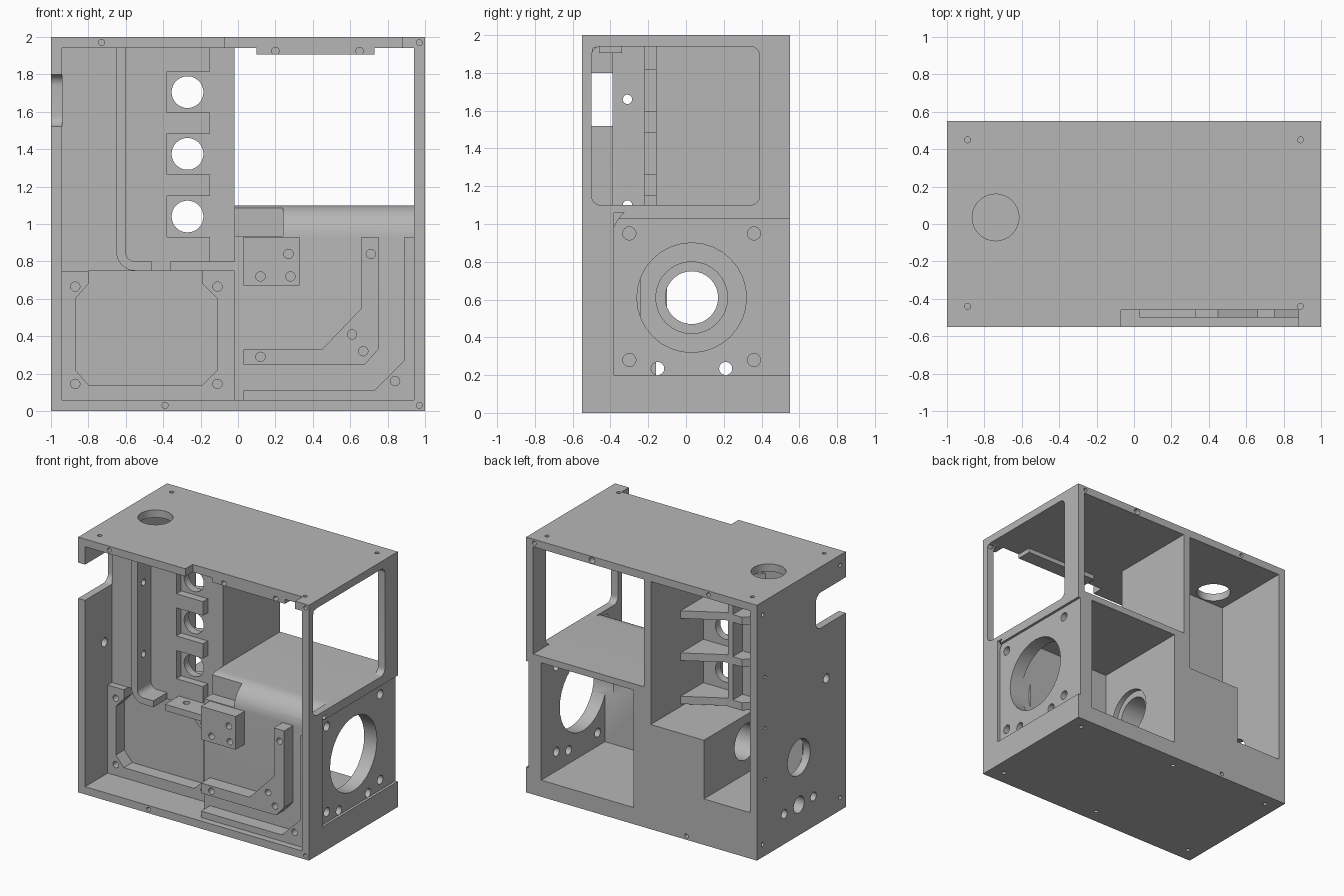
import bpy, bmesh, math
from mathutils import Vector

cube = bpy.data.objects.get("Cube")
if cube:
    bpy.data.objects.remove(cube, do_unlink=True)

grey = bpy.data.materials.new("plain grey")
grey.use_nodes = True
COLOUR = (0.47, 0.47, 0.47, 1)
grey.diffuse_color = COLOUR
grey.node_tree.nodes["Principled BSDF"].inputs["Base Color"].default_value = COLOUR


def prism(name, pts, axis, a, b):
    """Extrude a 2D outline along an axis (x: yz outline, y: xz, z: xy)."""
    place = {"x": lambda u, v, w: (w, u, v),
             "y": lambda u, v, w: (u, w, v),
             "z": lambda u, v, w: (u, v, w)}[axis]
    bm = bmesh.new()
    face = bm.faces.new([bm.verts.new(place(u, v, a)) for u, v in pts])
    ext = bmesh.ops.extrude_face_region(bm, geom=[face])
    move = Vector(place(0, 0, b - a))
    bmesh.ops.translate(bm, vec=move,
                        verts=[g for g in ext["geom"] if isinstance(g, bmesh.types.BMVert)])
    bmesh.ops.recalc_face_normals(bm, faces=bm.faces)
    mesh = bpy.data.meshes.new(name)
    bm.to_mesh(mesh)
    bm.free()
    mesh.materials.append(grey)
    ob = bpy.data.objects.new(name, mesh)
    bpy.context.scene.collection.objects.link(ob)
    return ob


def rect(u0, u1, v0, v1):
    return [(u0, v0), (u1, v0), (u1, v1), (u0, v1)]


def arc(u, v, r, start, end, n=8):
    return [(u + r * math.cos(math.radians(start + (end - start) * i / n)),
             v + r * math.sin(math.radians(start + (end - start) * i / n))) for i in range(n + 1)]


def round_rect(u0, u1, v0, v1, r):
    return (arc(u1 - r, v1 - r, r, 0, 90) + arc(u0 + r, v1 - r, r, 90, 180)
            + arc(u0 + r, v0 + r, r, 180, 270) + arc(u1 - r, v0 + r, r, 270, 360))


def circle(u, v, r, n=32):
    return arc(u, v, r, 0, 360 - 360 / n, n - 1)


def box(name, x0, x1, y0, y1, z0, z1):
    return prism(name, rect(x0, x1, y0, y1), "z", z0, z1)


def cut(ob, pts, axis, a, b):
    """Subtract a prism and bake the result."""
    tool = prism("cutter", pts, axis, a, b)
    tool.hide_render = True
    mod = ob.modifiers.new("cut", "BOOLEAN")
    mod.operation, mod.solver, mod.object = "DIFFERENCE", "EXACT", tool
    bpy.context.view_layer.update()
    deps = bpy.context.evaluated_depsgraph_get()
    mesh = bpy.data.meshes.new_from_object(ob.evaluated_get(deps))
    ob.modifiers.clear()
    ob.data = mesh
    bpy.data.objects.remove(tool, do_unlink=True)


def drill(ob, axis, a, b, r, centres):
    for u, v in centres:
        cut(ob, circle(u, v, r, 32 if r > 0.05 else 16), axis, a, b)


# Top plate with round port, front notch and screw holes
top = box("top_plate", -1, 1, -0.55, 0.55, 1.94, 2)
cut(top, rect(-0.07, 0.88, -0.6, -0.46), "z", 1.9, 2.1)
drill(top, "z", 1.9, 2.1, 0.125, [(-0.74, 0.035)])
drill(top, "z", 1.96, 2.1, 0.016, [(x, y) for x in (-0.89, 0.89) for y in (-0.44, 0.45)])
drill(top, "y", -0.6, -0.51, 0.016, [(-0.73, 1.97), (0.97, 1.97)])
drill(top, "y", 0.5, 0.6, 0.016, [(-0.58, 1.97), (0.93, 1.97)])
drill(top, "y", 0.5, 0.6, 0.025, [(0.43, 1.97)])
tab = box("top_tab", 0.1, 0.73, -0.46, -0.34, 1.905, 1.94)
drill(tab, "y", -0.5, -0.4, 0.02, [(0.2, 1.925), (0.65, 1.925)])

# Bottom plate
bottom = box("bottom_plate", -1, 1, -0.55, 0.55, 0, 0.06)
drill(bottom, "y", -0.6, -0.51, 0.016, [(-0.39, 0.03), (0.97, 0.03)])
drill(bottom, "y", 0.5, 0.6, 0.016, [(-0.39, 0.03)])
drill(bottom, "z", -0.1, 0.03, 0.016, [(x, y) for x in (-0.89, 0, 0.89) for y in (-0.44, 0.45)])

# Side wall with cable notch and ports
wall = box("vent_side_wall", -1, -0.94, -0.55, 0.55, 0.06, 1.94)
cut(wall, round_rect(-0.8, -0.18, 1.52, 1.8, 0.06), "x", -1.1, -0.9)
drill(wall, "x", -1.1, -0.9, 0.14, [(0.03, 0.61)])
drill(wall, "x", -1.1, -0.9, 0.035, [(-0.15, 0.235), (0.21, 0.235), (-0.31, 1.1)])
drill(wall, "x", -1.1, -0.9, 0.065, [(0.03, 0.24)])
drill(wall, "x", -1.1, -0.97, 0.012, [(0.45, z) for z in (0.6, 1.0, 1.4)])

# Opposite wall: window above, slim front strip below
frame = box("window_side_wall", 0.94, 1, -0.55, 0.55, 0.06, 1.94)
cut(frame, round_rect(-0.5, 0.39, 1.1, 1.94, 0.05), "x", 0.9, 1.1)
cut(frame, rect(-0.38, 0.6, 0.06, 1.06), "x", 0.9, 1.1)

# Screw holes near the corners of both side walls
for side, a, b in ((wall, -1.1, -0.96), (frame, 0.96, 1.1)):
    drill(side, "x", a, b, 0.016, [(-0.48, 1.92)])
    if side is wall:
        drill(side, "x", a, b, 0.016, [(0.48, 1.9), (0.48, 0.1), (-0.48, 0.1)])

# Lower housing with rounded front shoulder, hollow chamber and main bore
shoulder = arc(-0.22, 0.93, 0.17, 180, 90, 12)
housing = prism("lower_housing", [(0.55, 0.06), (-0.39, 0.06)] + shoulder + [(0.55, 1.1)],
                "x", -0.02, 1)
cut(housing, rect(0.94, 1.1, -0.5, -0.38), "z", 0, 1.2)
cut(housing, rect(-0.1, 0.24, -0.5, -0.29), "z", 0.935, 1.2)
cut(housing, rect(0.07, 0.87, -0.24, 0.7), "z", 0.13, 1.05)
cut(housing, rect(-0.38, 0.7, 0.2, 1.03), "x", 0.98, 1.1)
drill(housing, "x", 0.8, 1.1, 0.29, [(0.03, 0.61)])
drill(housing, "x", 0.03, 0.12, 0.19, [(0.03, 0.61)])
drill(housing, "x", -0.1, 0.12, 0.14, [(0.03, 0.61)])
drill(housing, "x", -0.1, 1.1, 0.035, [(-0.15, 0.235), (0.21, 0.235)])
drill(housing, "x", 0.8, 1.1, 0.035, [(y, z) for y in (-0.3, 0.36) for z in (0.28, 0.95)
                                      if y > 0 or z < 0.5])
drill(housing, "x", 0.9, 1.1, 0.035, [(-0.3, 0.95)])

# Rails and mounting block on the housing front
outer = prism("outer_rail", [(0.03, 0.06), (0.94, 0.06), (0.94, 0.93), (0.89, 0.93),
                             (0.89, 0.27), (0.73, 0.11), (0.03, 0.11)], "y", -0.5, -0.38)
inner = prism("inner_rail", [(0.03, 0.25), (0.68, 0.25), (0.75, 0.33), (0.75, 0.93), (0.66, 0.93),
                             (0.66, 0.55), (0.45, 0.33), (0.03, 0.33)], "y", -0.5, -0.38)
block = box("mount_block", 0.03, 0.33, -0.5, -0.38, 0.67, 0.93)
drill(outer, "y", -0.6, -0.42, 0.025, [(0.84, 0.16)])
drill(inner, "y", -0.6, -0.42, 0.025, [(0.12, 0.29), (0.61, 0.41), (0.67, 0.32), (0.71, 0.84)])
drill(block, "y", -0.6, -0.42, 0.025, [(0.12, 0.72), (0.28, 0.72), (0.27, 0.84)])

# Stepped base behind the other front bay
base = prism("stepped_base", [(-0.94, 0.06), (-0.02, 0.06), (-0.02, 0.82), (-0.54, 0.82),
                              (-0.54, 0.36), (-0.94, 0.36)], "y", -0.16, 0.55)
drill(base, "x", -1.1, 0.1, 0.14, [(0.03, 0.61)])
drill(base, "x", -1.1, 0.1, 0.035, [(-0.15, 0.235), (0.21, 0.235)])
drill(base, "x", -1.1, -0.85, 0.065, [(0.03, 0.24)])
box("bay_back_panel", -0.94, -0.54, -0.16, -0.1, 0.36, 0.82)

# Frame with chamfered recess
bay = prism("bay_frame", rect(-0.94, -0.02, 0.06, 0.75), "y", -0.27, -0.16)
cut(bay, [(-0.87, 0.6), (-0.87, 0.22), (-0.8, 0.14), (-0.19, 0.14), (-0.11, 0.22), (-0.11, 0.6),
          (-0.19, 0.68), (-0.19, 0.8), (-0.8, 0.8), (-0.8, 0.68)], "y", -0.4, -0.165)
drill(bay, "y", -0.4, -0.2, 0.025, [(x, z) for x in (-0.87, -0.11) for z in (0.145, 0.665)])

# Divider between the upper compartments
box("divider", -0.08, -0.02, -0.16, 0.55, 0.82, 1.94)

# Upper panel: notched front layer over a bored back layer
vents = [1.04, 1.375, 1.705]
layer = box("notched_panel", -0.94, -0.15, -0.22, -0.16, 0.75, 1.94)
back = box("bored_panel", -0.94, -0.02, -0.16, -0.1, 0.75, 1.94)
for z in vents:
    cut(layer, rect(-0.38, 0, z - 0.11, z + 0.11), "y", -0.3, -0.1)
    cut(back, circle(-0.27, z, 0.085), "y", -0.3, 0)

# Upright channel curving into a shelf with a gap
channel = prism("channel_wall", [(-0.65, 1.94), (-0.65, 0.85)] + arc(-0.55, 0.85, 0.1, 180, 270)
                + [(-0.46, 0.75), (-0.46, 0.8), (-0.55, 0.8)]
                + arc(-0.55, 0.85, 0.05, 270, 180) + [(-0.6, 1.94)], "y", -0.39, -0.16)
drill(channel, "x", -0.7, -0.55, 0.025, [(-0.31, 1.66), (-0.31, 1.1)])
shelf = box("channel_shelf", -0.36, -0.02, -0.39, -0.16, 0.75, 0.8)
drill(shelf, "z", 0.7, 0.9, 0.025, [(-0.25, -0.28)])

# Rear vent shelves with upright fins between them
for z in (0.87, 1.21, 1.54, 1.87):
    prism("vent_shelf", [(-0.08, 0.18), (-0.08, -0.1), (-0.62, -0.1), (-0.5, 0.02), (-0.36, 0.02)],
          "z", z - 0.03, z + 0.03)
for z in vents:
    box("vent_fin", -0.42, -0.38, -0.1, 0.02, z - 0.15, z + 0.15)

# Smooth the round surfaces, keep corners sharp
for ob in bpy.context.scene.objects:
    ob.select_set(ob.type == "MESH")
    if ob.type == "MESH":
        bpy.context.view_layer.objects.active = ob
bpy.ops.object.shade_smooth_by_angle(angle=math.radians(30))
